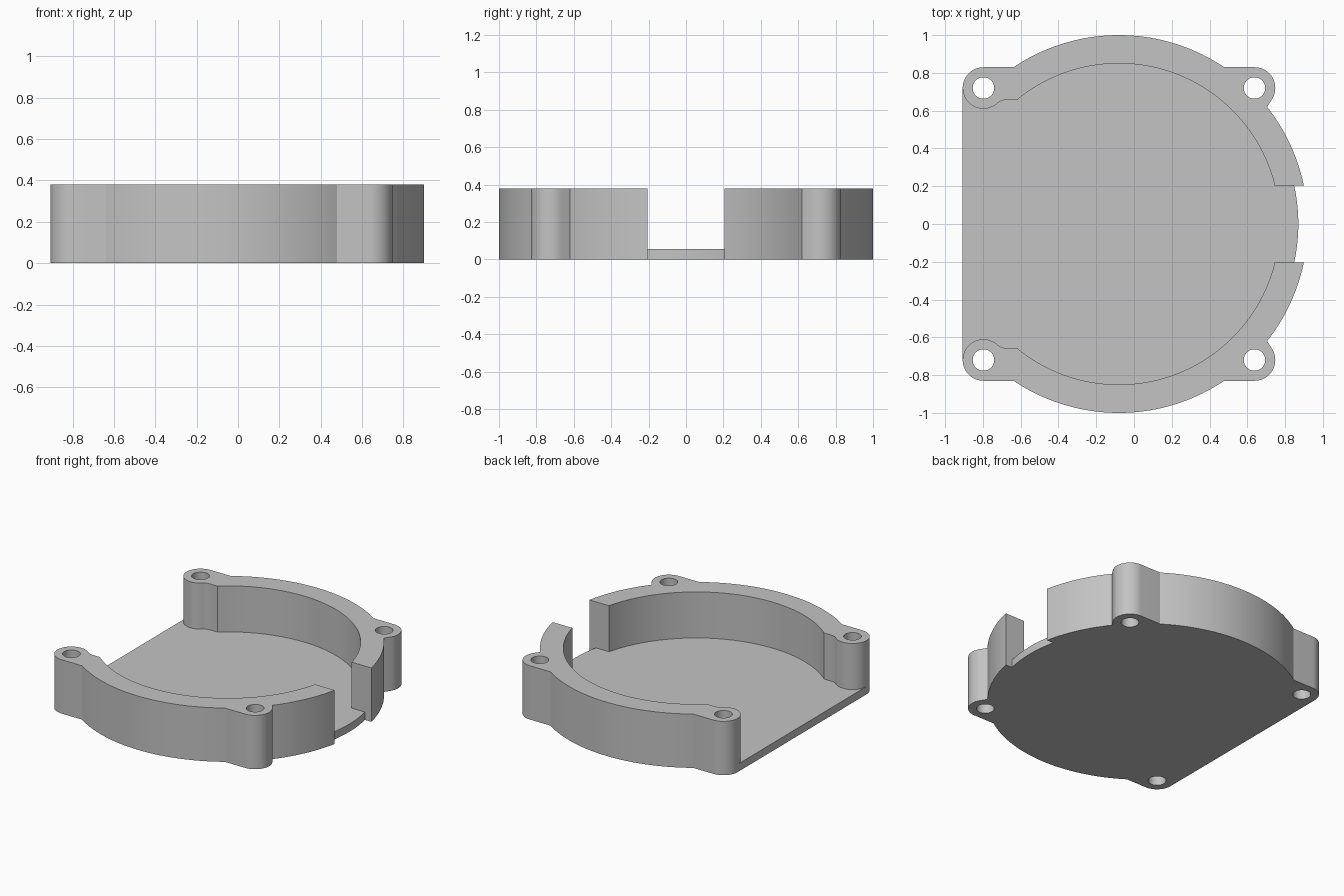
import bpy
import bmesh
from math import asin, atan2, cos, sin, sqrt, pi, radians
from mathutils import Vector

if "Cube" in bpy.data.objects:
    bpy.data.objects.remove(bpy.data.objects["Cube"], do_unlink=True)

# Main dimensions
CENTRE = Vector((-0.08, 0))
OUTER, INNER, LIP = 1.0, 0.85, 0.95
HEIGHT, FLOOR = 0.38, 0.055
GAP = 0.205                      # half width of the side opening
LUG, HOLE, FILLET = 0.11, 0.057, 0.06
LUG_Y, SHELF_Y = 0.72, 0.656
LEFT_LUG = Vector((-0.797, LUG_Y))
RIGHT_LUG = Vector((0.638, LUG_Y))

grey = bpy.data.materials.new("plain grey")
grey.use_nodes = True
grey.diffuse_color = (0.55, 0.55, 0.55, 1)
grey.node_tree.nodes["Principled BSDF"].inputs["Base Color"].default_value = grey.diffuse_color


def arc(centre, radius, start, end, count):
    """Points along an arc, both ends included."""
    angles = [start + (end - start) * i / count for i in range(count + 1)]
    return [centre + radius * Vector((cos(a), sin(a))) for a in angles]


def mirrored(points):
    return [Vector((p.x, -p.y)) for p in points]


def plate(name, outline, holes, height):
    """Fill an outline with round holes and extrude it upwards from z = 0."""
    bm = bmesh.new()
    for loop in [outline] + holes:
        verts = [bm.verts.new((p.x, p.y, 0)) for p in loop]
        for i, v in enumerate(verts):
            bm.edges.new((verts[i - 1], v))
    bmesh.ops.triangle_fill(bm, use_beauty=True, edges=bm.edges[:], normal=(0, 0, 1))
    bmesh.ops.dissolve_limit(bm, angle_limit=0.01, verts=[], edges=bm.edges[:])
    grown = bmesh.ops.extrude_face_region(bm, geom=bm.faces[:], use_keep_orig=True)
    top = [g for g in grown["geom"] if isinstance(g, bmesh.types.BMVert)]
    bmesh.ops.translate(bm, verts=top, vec=(0, 0, height))
    bmesh.ops.recalc_face_normals(bm, faces=bm.faces[:])
    mesh = bpy.data.meshes.new(name)
    bm.to_mesh(mesh)
    bm.free()
    mesh.materials.append(grey)
    obj = bpy.data.objects.new(name, mesh)
    bpy.context.collection.objects.link(obj)
    bpy.ops.object.select_all(action="DESELECT")
    obj.select_set(True)
    bpy.context.view_layer.objects.active = obj
    bpy.ops.object.shade_smooth_by_angle(angle=radians(25))
    return obj


# Inner edge of the back wall: around the lug, a fillet, a shelf, the bore
drop = LUG_Y - SHELF_Y + FILLET
reach = sqrt((LUG + FILLET) ** 2 - drop ** 2)
fillet_centre = LEFT_LUG + Vector((reach, -drop))
inner_edge = arc(LEFT_LUG, LUG, pi, 2 * pi - atan2(drop, reach), 20)
inner_edge += arc(fillet_centre, FILLET, atan2(drop, -reach), pi / 2, 8)[1:]
inner_edge += arc(CENTRE, INNER, pi - asin(SHELF_Y / INNER), asin(GAP / INNER), 64)

# Outer edge of the back wall, from the opening round to the left lug
shoulder = asin((LUG_Y + LUG) / OUTER)
outer_edge = arc(CENTRE, OUTER, asin(GAP / OUTER), asin(0.62 / OUTER), 14)
outer_edge += arc(RIGHT_LUG, LUG, -pi / 6, pi / 2, 20)
outer_edge += arc(CENTRE, OUTER, shoulder, pi - shoulder, 36)
outer_edge += arc(LEFT_LUG, LUG, pi / 2, pi, 14)[:-1]

wall = inner_edge + outer_edge
holes = [arc(c, HOLE, 0, 2 * pi, 32)[:-1] for c in (LEFT_LUG, RIGHT_LUG)]
plate("back_wall", wall, holes, HEIGHT)
plate("front_wall", mirrored(wall), [mirrored(h) for h in holes], HEIGHT)

# Floor fills the space between the walls and ends in a curved lip at the opening
lip_angle = asin(GAP / LIP)
lip = arc(CENTRE, LIP, lip_angle, -lip_angle, 16)
plate("floor", inner_edge + lip + mirrored(inner_edge)[::-1], [], FLOOR)
